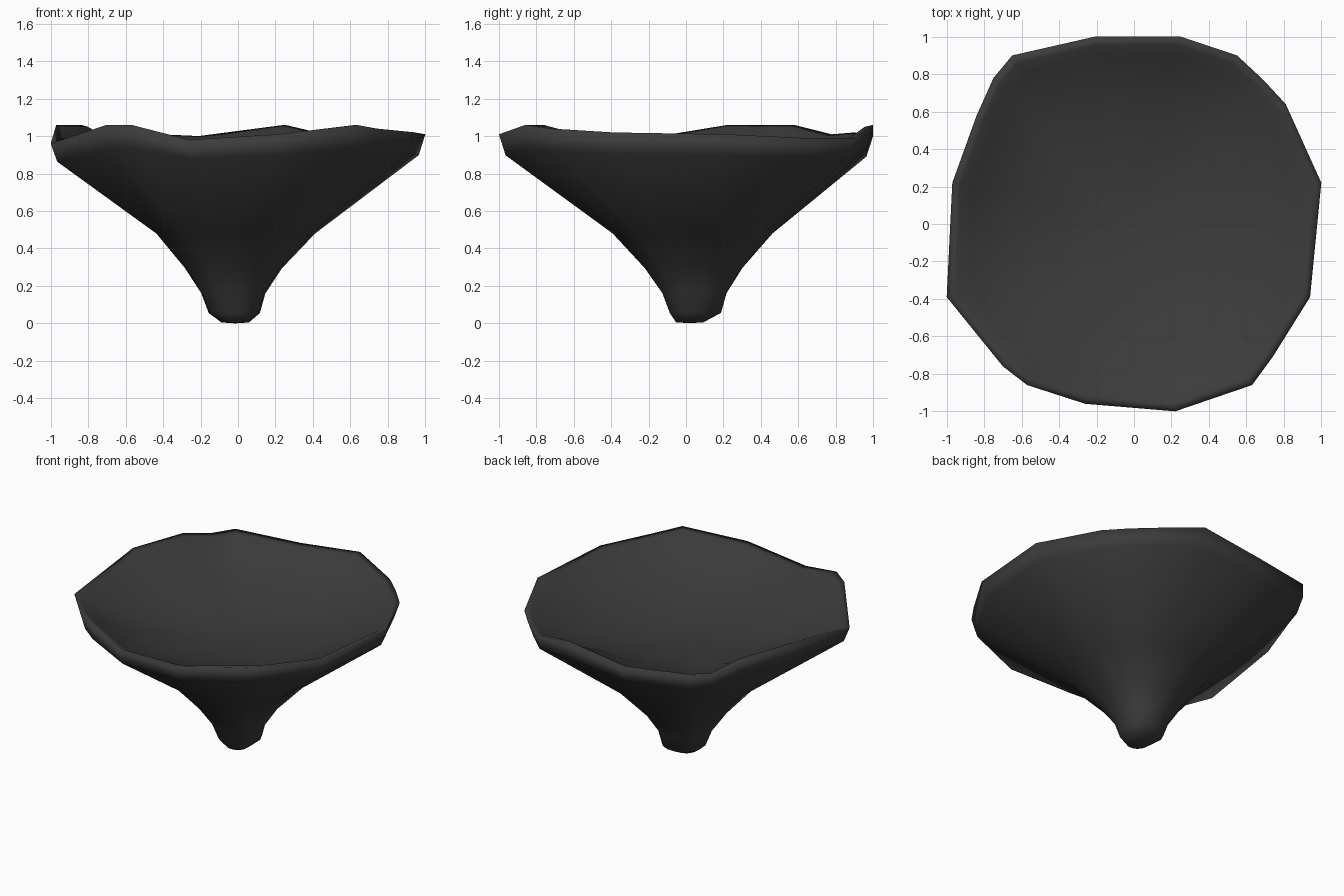
import bpy, bmesh
from mathutils import Vector

if "Cube" in bpy.data.objects:
    bpy.data.objects.remove(bpy.data.objects["Cube"])

# Rim outline of the cap, counter-clockwise (x, y, z): irregular, wavy edge
RIM = [(1.0, .22, 1.01), (.81, .64, .99), (.69, .77, .99), (.55, .9, .99),
       (.25, 1.0, 1.06), (-.21, 1.0, 1.0), (-.65, .9, 1.02), (-.75, .78, 1.01),
       (-.84, .58, 1.06), (-.97, .22, 1.06), (-1.0, -.39, .96), (-.70, -.76, 1.06),
       (-.57, -.86, 1.06), (-.26, -.96, .98), (.22, -1.0, 1.01), (.63, -.86, 1.06),
       (.74, -.71, 1.04), (.94, -.39, 1.02)]

# Rings from foot to dish: scale, centre x, centre y, height, share of rim wave, roundness
RINGS = [(.075, -.015, .02, .005, 0, 1), (.14, -.02, .05, .055, 0, 1),
         (.175, -.025, .045, .16, 0, 1), (.265, -.025, .04, .295, 0, .7),
         (.43, -.015, .035, .48, 0, .3),
         (.965, 0, 0, .905, .7, 0), (1, 0, 0, 1.02, 1, 0),
         (.955, 0, 0, 1.01, 1, 0), (.89, 0, 0, .965, .7, 0),
         (.62, 0, 0, .86, .2, 0), (.3, 0, 0, .79, .05, 0)]

bm = bmesh.new()
rings = []
for s, cx, cy, h, wave, rnd in RINGS:
    ring = []
    for x, y, z in RIM:
        p = Vector((x, y))
        p = p.lerp(p.normalized(), rnd) * s
        ring.append(bm.verts.new((cx + p.x, cy + p.y, max(0, h + (z - 1.02) * wave))))
    rings.append(ring)

# Skin between neighbouring rings
n = len(RIM)
for a, b in zip(rings, rings[1:]):
    for i in range(n):
        j = (i + 1) % n
        bm.faces.new((a[i], a[j], b[j], b[i]))

# Close the foot and the hollow dish
for ring, co in ((rings[0], (-.015, .02, 0)), (rings[-1], (0, 0, .77))):
    c = bm.verts.new(co)
    for i in range(n):
        bm.faces.new((ring[i], ring[(i + 1) % n], c))
bmesh.ops.recalc_face_normals(bm, faces=bm.faces)
for f in bm.faces:
    f.smooth = True

me = bpy.data.meshes.new("funnel_mushroom")
bm.to_mesh(me)
bm.free()
obj = bpy.data.objects.new("funnel_mushroom", me)
bpy.context.collection.objects.link(obj)

# Dark charcoal colour
mat = bpy.data.materials.new("charcoal")
mat.diffuse_color = (.044, .044, .044, 1)
mat.use_nodes = True
mat.node_tree.nodes["Principled BSDF"].inputs["Base Color"].default_value = mat.diffuse_color
me.materials.append(mat)
